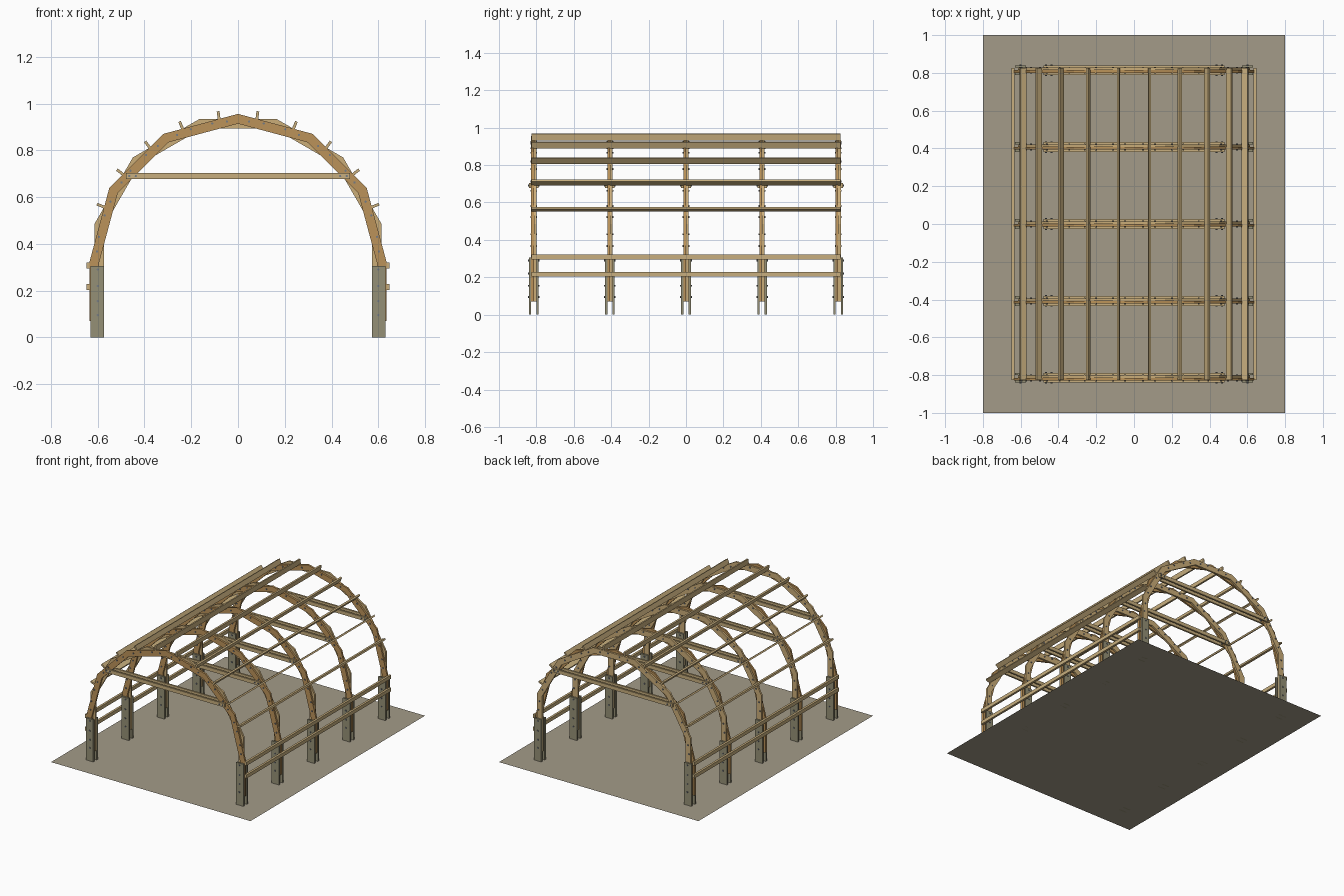
import bpy, bmesh
from math import sin, cos, radians
from mathutils import Matrix, Vector

if "Cube" in bpy.data.objects:
    bpy.data.objects.remove(bpy.data.objects["Cube"])

ZC, R_OUT, R_IN = 0.32, 0.636, 0.594      # arch centre height and radii
ARCH_Y = [-0.814, -0.407, 0, 0.407, 0.814]
PLY, PLATE, HALF_LEN = 0.0135, 0.0125, 0.827


def material(name, rgb):
    m = bpy.data.materials.new(name)
    m.diffuse_color = (*rgb, 1)
    m.use_nodes = True
    m.node_tree.nodes["Principled BSDF"].inputs["Base Color"].default_value = m.diffuse_color
    return m


DARK = material("dark_wood", (0.50, 0.29, 0.10))
LIGHT = material("light_wood", (0.60, 0.42, 0.19))
TAN = material("tan_wood", (0.58, 0.43, 0.21))
TREATED = material("treated_wood", (0.30, 0.28, 0.18))
STEEL = material("steel", (0.18, 0.20, 0.23))
EARTH = material("earth", (0.37, 0.33, 0.25))


def finish(name, bm, mat):
    bmesh.ops.recalc_face_normals(bm, faces=bm.faces)
    me = bpy.data.meshes.new(name)
    bm.to_mesh(me)
    bm.free()
    me.materials.append(mat)
    ob = bpy.data.objects.new(name, me)
    bpy.context.collection.objects.link(ob)
    return ob


def prism(bm, pts, y0, y1):
    """Extrude an x-z outline from y0 to y1."""
    a = [bm.verts.new((x, y0, z)) for x, z in pts]
    b = [bm.verts.new((x, y1, z)) for x, z in pts]
    bm.faces.new(a)
    bm.faces.new(b[::-1])
    n = len(pts)
    for i in range(n):
        bm.faces.new((a[i], b[i], b[(i + 1) % n], a[(i + 1) % n]))


def rect(x0, x1, z0, z1):
    return [(x0, z0), (x1, z0), (x1, z1), (x0, z1)]


def polar(r, deg):
    return (r * cos(radians(deg)), ZC + r * sin(radians(deg)))


def arch_layer(bm, first, y0, y1):
    """Mitred straight boards round the arch plus two upright legs."""
    angles = list(range(first, 181 - first, 30))
    outer = [polar(R_OUT, a) for a in angles]
    inner = [polar(R_IN, a) for a in angles]
    outer = [(outer[0][0], 0.07)] + outer + [(outer[-1][0], 0.07)]
    inner = [(inner[0][0], 0.07)] + inner + [(inner[-1][0], 0.07)]
    for i in range(len(outer) - 1):
        prism(bm, [outer[i], outer[i + 1], inner[i + 1], inner[i]], y0, y1)


def bolt(bm, x, z, y, half):
    m = Matrix.Translation((x, y, z)) @ Matrix.Rotation(radians(90), 4, 'X')
    bmesh.ops.create_cone(bm, cap_ends=True, segments=8, radius1=0.005,
                          radius2=0.005, depth=2 * half, matrix=m)


# Ground sheet
bm = bmesh.new()
bm.faces.new([bm.verts.new(v) for v in
              ((-0.8, -1, 0), (0.8, -1, 0), (0.8, 1, 0), (-0.8, 1, 0))])
finish("ground_sheet", bm, EARTH)

for n, y in enumerate(ARCH_Y, 1):
    # Two staggered arch layers
    bm = bmesh.new()
    arch_layer(bm, 0, y - PLY, y)
    finish(f"arch_front_layer_{n}", bm, DARK)
    bm = bmesh.new()
    arch_layer(bm, 15, y, y + PLY)
    finish(f"arch_back_layer_{n}", bm, LIGHT)

    # Post plates and paired tie beams clamped on both faces of the arch
    posts, ties, bolts = bmesh.new(), bmesh.new(), bmesh.new()
    for y0, y1 in ((y - PLY - PLATE, y - PLY), (y + PLY, y + PLY + PLATE)):
        for s in (-1, 1):
            prism(posts, rect(s * 0.573, s * 0.631, 0, 0.305), y0, y1)
        prism(ties, rect(-0.478, 0.478, 0.677, 0.703), y0, y1)
    finish(f"posts_{n}", posts, TREATED)
    finish(f"tie_beams_{n}", ties, TAN)

    # Through bolts beside each joint, in the posts and in the tie ends
    arch_angles = [15 * k + d for k in range(13) for d in (-4.5, 4.5)]
    for a in arch_angles:
        if 0 < a < 180:
            bolt(bolts, *polar(0.605, a), y, PLY + 0.005)
    for s in (-1, 1):
        for z in (0.095, 0.155, 0.22, 0.29):
            bolt(bolts, s * 0.6, z, y, PLY + PLATE + 0.005)
        for x in (0.437, 0.465):
            bolt(bolts, s * x, 0.69, y, PLY + PLATE + 0.005)
    finish(f"bolts_{n}", bolts, STEEL)

# Roof purlins standing on edge, radial to the arch
for i, a in enumerate([22.5 + 15 * k for k in range(10)], 1):
    bm = bmesh.new()
    side = Vector((-sin(radians(a)), cos(radians(a)))) * 0.006
    lo, hi = Vector(polar(0.618, a)), Vector(polar(0.653, a))
    prism(bm, [tuple(p) for p in (lo - side, hi - side, hi + side, lo + side)],
          -HALF_LEN, HALF_LEN)
    finish(f"purlin_{i}", bm, TAN)

# Low side rails outside the posts
for s, side_name in ((-1, "left"), (1, "right")):
    for z, level in ((0.216, "lower"), (0.308, "upper")):
        bm = bmesh.new()
        prism(bm, rect(s * 0.633, s * 0.649, z - 0.013, z + 0.013), -HALF_LEN, HALF_LEN)
        finish(f"{level}_rail_{side_name}", bm, TAN)
